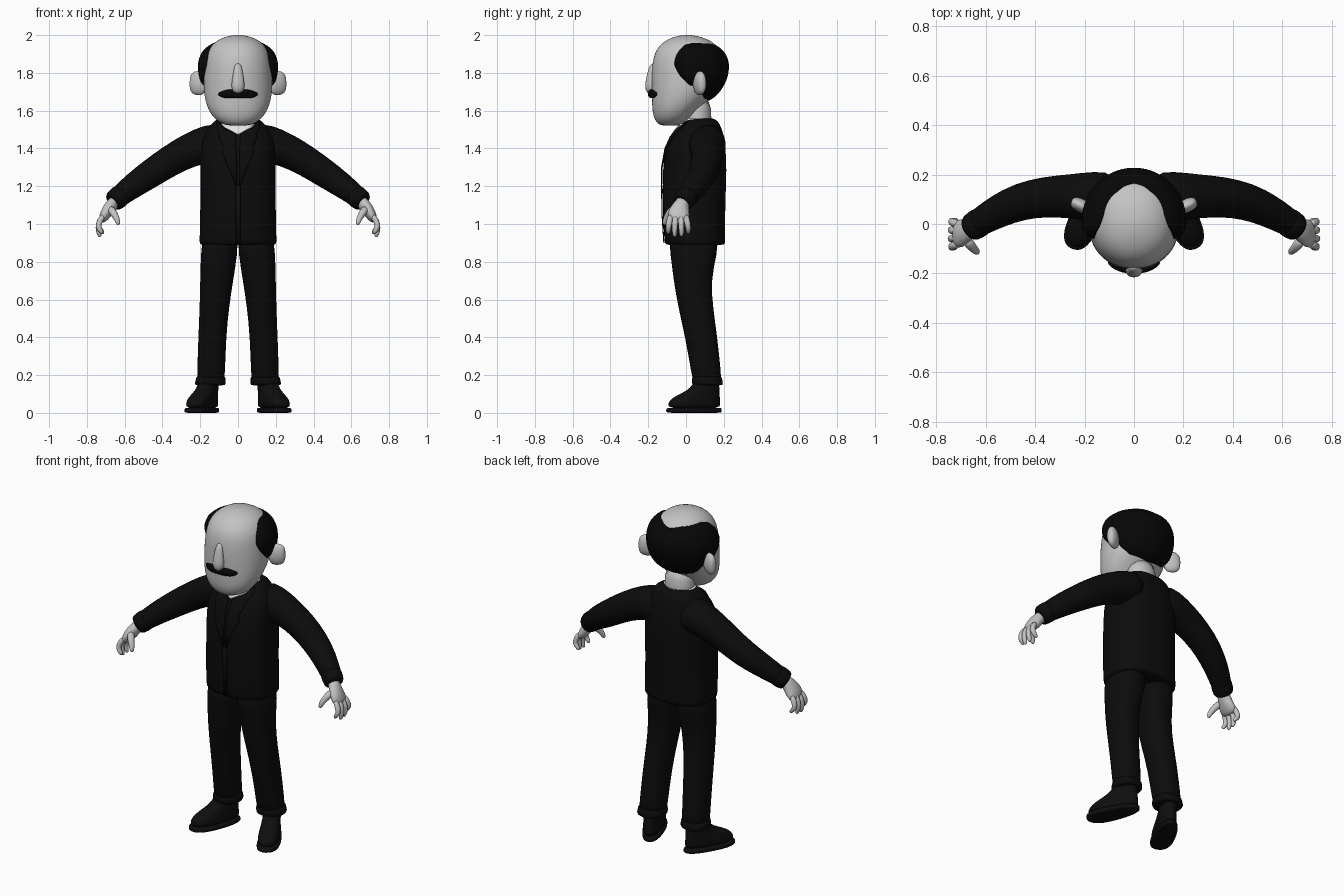
import bpy, bmesh, math
from mathutils import Vector, Matrix


def material(name, r, g, b):
    m = bpy.data.materials.new(name)
    m.diffuse_color = (r, g, b, 1)
    return m


SKIN = material("skin grey", 0.55, 0.55, 0.55)
SUIT = material("suit black", 0.0035, 0.0035, 0.0037)
HAIR = material("hair black", 0.002, 0.002, 0.002)
SHOE = material("shoe black", 0.0045, 0.0045, 0.0045)
SHIRT = material("shirt white", 0.85, 0.85, 0.85)


def finish(name, bm, mat, mirror=False, subdiv=1, solid=0):
    bmesh.ops.recalc_face_normals(bm, faces=bm.faces)
    me = bpy.data.meshes.new(name)
    bm.to_mesh(me)
    bm.free()
    me.materials.append(mat)
    ob = bpy.data.objects.new(name, me)
    bpy.context.collection.objects.link(ob)
    if mirror:
        ob.modifiers.new("mirror", 'MIRROR').use_mirror_merge = False
    if solid:
        s = ob.modifiers.new("thickness", 'SOLIDIFY')
        s.thickness, s.offset = solid, 0
    if subdiv:
        s = ob.modifiers.new("smooth", 'SUBSURF')
        s.levels = s.render_levels = subdiv
    for p in me.polygons:
        p.use_smooth = True
    return ob


def skin_rings(rings, closed=True, caps=True):
    """Bridge rows of points into a surface."""
    bm = bmesh.new()
    rows = [[bm.verts.new(p) for p in r] for r in rings]
    n = len(rows[0])
    for a, b in zip(rows, rows[1:]):
        for i in range(n if closed else n - 1):
            j = (i + 1) % n
            bm.faces.new((a[i], a[j], b[j], b[i]))
    if caps:
        bm.faces.new(rows[0])
        bm.faces.new(rows[-1])
    return bm


def oval(n, power):
    for i in range(n):
        a = math.tau * i / n
        c, s = math.cos(a), math.sin(a)
        yield (math.copysign(abs(c) ** (2 / power), c),
               math.copysign(abs(s) ** (2 / power), s))


def stack(rows, power=2.0, n=28):
    """Horizontal ovals from rows of (z, front y, back y, left x, right x)."""
    return [[Vector(((x0 + x1) / 2 + c * (x1 - x0) / 2,
                     (yf + yb) / 2 + s * (yb - yf) / 2, z))
             for c, s in oval(n, power)] for z, yf, yb, x0, x1 in rows]


def tube(name, pts, radii, mat, hint=(0, 0, 1), mirror=True, n=12):
    """Tapered limb along a path, radii given as (side, other)."""
    P = [Vector(p) for p in pts]
    rings = []
    for i, p in enumerate(P):
        t = (P[min(i + 1, len(P) - 1)] - P[max(i - 1, 0)]).normalized()
        u = Vector(hint).cross(t).normalized()
        v = t.cross(u)
        a, b = radii[i] if isinstance(radii[i], tuple) else (radii[i],) * 2
        rings.append([p + u * c * a + v * s * b for c, s in oval(n, 2)])
    return finish(name, skin_rings(rings), mat, mirror)


def sample(rows, z):
    """Interpolate a profile table at height z."""
    for a, b in zip(rows, rows[1:]):
        if a[0] <= z <= b[0]:
            f = (z - a[0]) / (b[0] - a[0])
            return [p + (q - p) * f for p, q in zip(a, b)]
    return rows[-1]


def sym(rows):
    return [(z, f, b, -w, w) for z, f, b, w in rows]


# Head and neck
head = sym([(1.520, -.13, -.03, .05), (1.533, -.155, 0, .095), (1.57, -.174, .04, .138),
            (1.62, -.18, .085, .165), (1.68, -.182, .145, .18), (1.74, -.183, .175, .184),
            (1.80, -.183, .192, .182), (1.86, -.178, .198, .177), (1.91, -.165, .187, .165),
            (1.95, -.138, .16, .139), (1.98, -.095, .115, .1), (1.996, -.045, .06, .05),
            (2.001, -.01, .02, .015)])
finish("head", skin_rings(stack(head, 2.1)), SKIN)
finish("neck", skin_rings(stack(sym([(1.46, -.01, .135, .09), (1.54, -.01, .135, .085),
                                     (1.68, -.02, .135, .09)]))), SKIN)

# Nose
finish("nose", skin_rings(stack(sym([
    (1.688, -.195, -.165, .012), (1.698, -.21, -.16, .028), (1.725, -.219, -.16, .037),
    (1.76, -.214, -.16, .033), (1.81, -.203, -.16, .025), (1.84, -.192, -.16, .018),
    (1.85, -.18, -.165, .008)]), n=14)), SKIN)

# Moustache
tube("moustache", [(-.104, -.15, 1.69), (-.09, -.162, 1.685), (-.05, -.182, 1.69), (0, -.19, 1.69),
                   (.05, -.182, 1.69), (.09, -.162, 1.685), (.104, -.15, 1.69)],
     [.006, (.015, .016), (.016, .027), (.015, .021), (.016, .027), (.015, .016), .006],
     HAIR, mirror=False)

# Ears
tube("ear", [(.165, .05, 1.735), (.195, .065, 1.74), (.225, .08, 1.75), (.248, .09, 1.752),
             (.254, .092, 1.752)],
     [(.02, .05), (.028, .065), (.03, .068), (.022, .052), (.008, .02)], SKIN)

# Horseshoe of hair, with lower and upper limits by angle from the side
low = [(-22, 1.845), (-12, 1.79), (0, 1.755), (9, 1.73), (22, 1.735), (32, 1.70), (50, 1.665), (90, 1.65)]
high = [(-22, 1.87), (-16, 1.92), (-6, 1.95), (10, 1.96), (60, 1.955), (90, 1.94)]
columns = []
for i in range(45):
    ang = -22 + 224 * i / 44
    fold = min(ang, 180 - ang)
    z0, z1 = sample(low, fold)[1], sample(high, fold)[1]
    edge = min(1, (fold + 22) / 14) ** .5
    col = []
    for k in range(13):
        v = k / 12
        z = z0 + (z1 - z0) * v
        _, yf, yb, _, rx = sample(head, z)
        grow = -.004 + .034 * math.sin(math.pi * v) ** .55 * edge
        a = math.radians(ang)
        col.append((math.cos(a) * (rx + grow),
                    (yf + yb) / 2 + math.sin(a) * ((yb - yf) / 2 + grow), z))
    columns.append(col)
finish("hair", skin_rings(columns, closed=False, caps=False), HAIR, solid=.008)

# Jacket body
body = sym([(.888, -.10, .20, .198), (.892, -.112, .208, .205), (.94, -.118, .208, .204),
            (1.1, -.125, .208, .2), (1.3, -.125, .217, .2), (1.4, -.107, .21, .2),
            (1.46, -.08, .203, .188), (1.51, -.045, .188, .158), (1.545, -.01, .17, .128),
            (1.562, .015, .145, .1)])
finish("jacket", skin_rings(stack(body, 2.5)), SUIT)


def plate(name, rows, mat, mirror=False, lift=.004):
    """Thin cloth panel on the chest, rows of (z, x from, x to)."""
    out = []
    for z, xa, xb in rows:
        _, yf, yb, _, rx = sample(body, z)
        line = []
        for k in range(7):
            x = xa + (xb - xa) * k / 6
            d = (1 - min(.99, abs(x) / rx) ** 2.5) ** .4
            line.append((x, (yf + yb) / 2 - (yb - yf) / 2 * d - lift, z))
        out.append(line)
    return finish(name, skin_rings(out, False, False), mat, mirror, 0, .006)


# Shirt opening and collar, lapels, front opening edge
plate("shirt_front", [(1.475, -.004, .004), (1.49, -.03, .03), (1.51, -.07, .07),
                      (1.53, -.09, .09)], SHIRT)
finish("shirt_collar", skin_rings(stack(sym([(1.52, -.03, .145, .105), (1.55, -.02, .143, .1),
                                             (1.566, -.015, .14, .094)]))), SHIRT)
plate("lapel", [(1.2, .004, .012), (1.3, .006, .05), (1.38, .008, .085), (1.4, .009, .075),
                (1.46, .012, .1), (1.475, .014, .1), (1.51, .085, .115), (1.54, .1, .11)], SUIT, True)
plate("front_edge", [(.9, -.012, .012), (1.05, -.012, .012), (1.2, -.012, .012)], SUIT)

# Sleeves and cuffs
tube("sleeve", [(.07, .11, 1.44), (.16, .112, 1.425), (.26, .112, 1.39), (.36, .11, 1.335),
                (.46, .092, 1.268), (.55, .052, 1.207), (.62, .01, 1.152), (.655, -.014, 1.122)],
     [.1, .103, .09, .083, .077, .068, .058, .052], SUIT, n=18)
tube("cuff", [(.615, .013, 1.157), (.62, .01, 1.153), (.66, -.017, 1.118), (.665, -.02, 1.114)],
     [.052, .062, .058, .046], SUIT, n=18)

# Hands
tube("palm", [(.645, -.01, 1.13), (.67, -.025, 1.10), (.69, -.036, 1.07), (.712, -.04, 1.035),
              (.724, -.042, 1.01)],
     [(.036, .032), (.042, .034), (.058, .034), (.062, .028), (.045, .014)], SKIN, hint=(1, 0, 0))
for i, (y, x, drop) in enumerate([(.012, .715, .95), (-.024, .73, .935), (-.06, .732, .933), (-.094, .72, .95)]):
    base = -.04 + (y + .04) * .75
    tube(f"finger_{i + 1}", [(.708, base, 1.05), (.734, (y + base) / 2, 1.015), (.742, y, .98),
                             (x + .002, y, drop + .01), (x - .002, y, drop - .003)],
         [.016, .018, .016, .014, .006], SKIN, hint=(1, 0, 0), n=8)
tube("thumb", [(.68, -.06, 1.085), (.66, -.088, 1.06), (.642, -.106, 1.03), (.634, -.114, 1.005),
               (.632, -.115, .995)], [.024, .022, .017, .014, .006], SKIN, hint=(1, 0, 0), n=8)

# Trouser legs and turn-ups
finish("trouser_leg", skin_rings(stack([
    (.95, -.1, .18, -.005, .19), (.84, -.083, .165, .002, .198), (.7, -.067, .132, .025, .201),
    (.55, -.04, .145, .048, .204), (.4, -.005, .167, .062, .211), (.2, .03, .187, .069, .217),
    (.16, .035, .19, .07, .22)], 2.3, 20)), SUIT, True)
finish("trouser_cuff", skin_rings(stack([
    (.195, .037, .184, .073, .216), (.19, .03, .192, .065, .223), (.15, .03, .198, .063, .231),
    (.145, .038, .192, .07, .224)], 2.3, 20)), SUIT, True)


# Shoes, wider at the toe and turned outwards
def shoe(name, rows):
    turn = Matrix.Rotation(math.radians(25), 3, 'Z')
    rings = stack(rows, 2.4, 24)
    for r in rings:
        for p in r:
            p.x *= 1 - 1.3 * p.y
            p.xy = (turn @ p + Vector((.15, .12, 0))).xy
    finish(name, skin_rings(rings), SHOE, True)


shoe("shoe", sym([(.02, -.235, .068, .05), (.05, -.234, .066, .052), (.075, -.215, .064, .05),
                  (.095, -.175, .062, .048), (.12, -.12, .06, .047), (.145, -.09, .058, .047),
                  (.18, -.07, .055, .045)]))
shoe("sole", sym([(0, -.235, .07, .052), (.002, -.244, .075, .056), (.024, -.244, .075, .056),
                  (.028, -.236, .07, .052)]))
